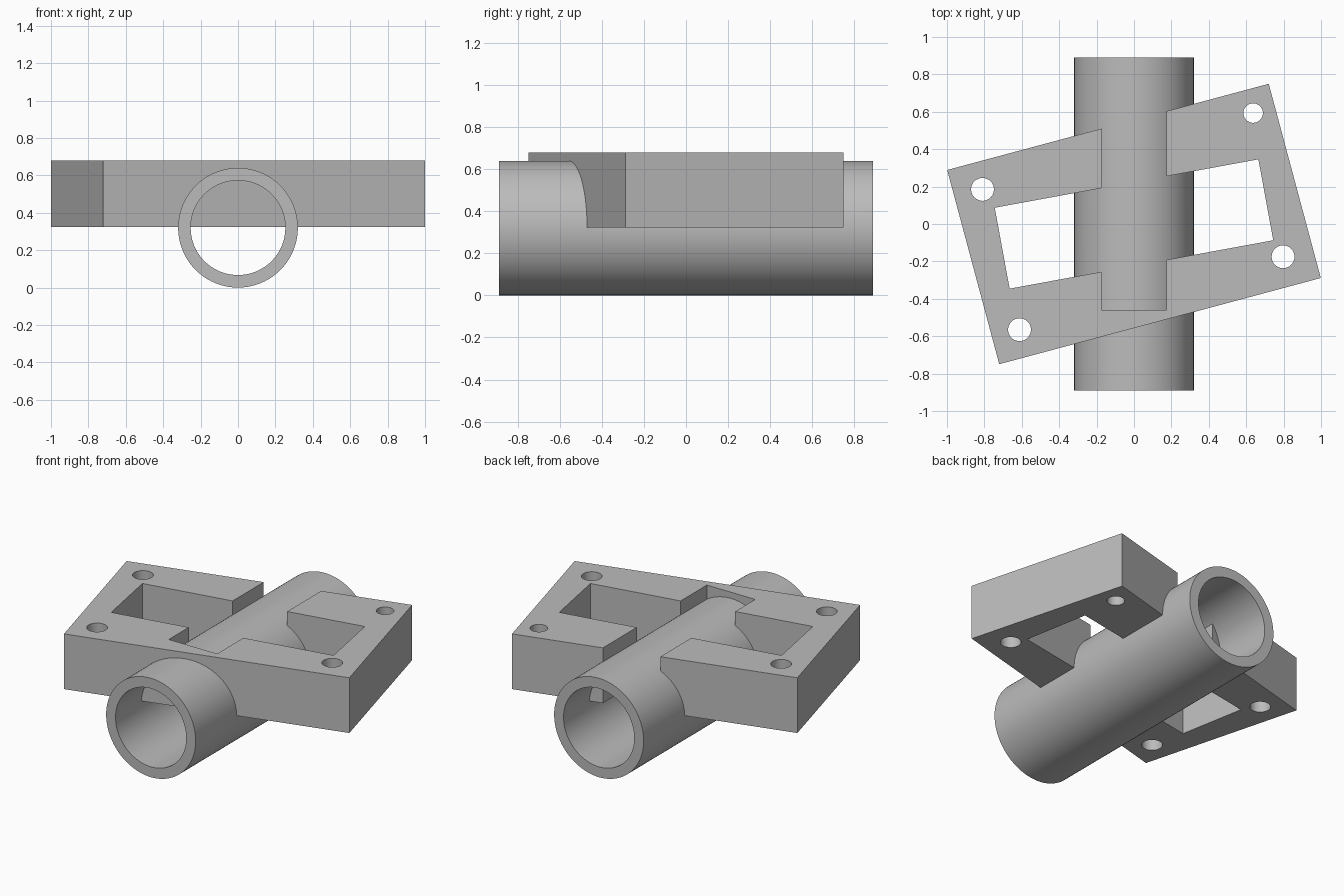
import bpy, bmesh, math
from mathutils import Matrix

cube = bpy.data.objects.get("Cube")
if cube:
    bpy.data.objects.remove(cube, do_unlink=True)

AXIS_Z = 0.323            # tube axis height, also underside of the frame
FRAME_TOP = 0.68

grey = bpy.data.materials.new("plain_grey")
grey.use_nodes = True
colour = (0.5, 0.5, 0.5, 1)
grey.diffuse_color = colour
grey.node_tree.nodes["Principled BSDF"].inputs["Base Color"].default_value = colour


def finish(name, bm):
    mesh = bpy.data.meshes.new(name)
    bm.to_mesh(mesh)
    bm.free()
    mesh.materials.append(grey)
    obj = bpy.data.objects.new(name, mesh)
    bpy.context.collection.objects.link(obj)
    return obj


def block(name, size, centre, turn=0):
    bm = bmesh.new()
    bmesh.ops.create_cube(bm, size=1)
    bmesh.ops.scale(bm, vec=size, verts=bm.verts)
    bmesh.ops.rotate(bm, matrix=Matrix.Rotation(math.radians(turn), 3, "Z"), verts=bm.verts)
    bmesh.ops.translate(bm, vec=centre, verts=bm.verts)
    return finish(name, bm)


def cylinder(name, radius, length, centre, sides, along_y=False):
    bm = bmesh.new()
    bmesh.ops.create_cone(bm, cap_ends=True, segments=sides,
                          radius1=radius, radius2=radius, depth=length)
    if along_y:
        bmesh.ops.rotate(bm, matrix=Matrix.Rotation(math.pi / 2, 3, "X"), verts=bm.verts)
    bmesh.ops.translate(bm, vec=centre, verts=bm.verts)
    return finish(name, bm)


def combine(target, other, operation):
    mod = target.modifiers.new(operation.lower(), "BOOLEAN")
    mod.operation = operation
    mod.solver = "EXACT"
    mod.object = other
    bpy.context.view_layer.objects.active = target
    bpy.ops.object.modifier_apply(modifier=mod.name)
    bpy.data.objects.remove(other, do_unlink=True)


# Turned rectangular frame with its window and the slot open to the back
mid_z = (AXIS_Z + FRAME_TOP) / 2
frame = block("mounting_frame", (1.78, 1.075, FRAME_TOP - AXIS_Z), (0, 0, mid_z), 15)
combine(frame, block("window_cutter", (1.433, 0.44, 1), (0, 0, mid_z), 10.4), "DIFFERENCE")
combine(frame, block("slot_cutter", (0.346, 1.46, 1), (0, 0.27, mid_z)), "DIFFERENCE")

# Four screw holes
for x, y, r in ((-0.81, 0.185, 0.061), (0.637, 0.593, 0.052),
                (0.797, -0.175, 0.061), (-0.612, -0.565, 0.061)):
    combine(frame, cylinder("hole_cutter", r, 1, (x, y, mid_z), 48), "DIFFERENCE")

# Hollow tube running front to back
tube = cylinder("tube_and_frame", 0.32, 1.78, (0, 0, 0.32), 96, True)
combine(tube, cylinder("bore_cutter", 0.253, 2.2, (0, 0, 0.32), 96, True), "DIFFERENCE")

# Fuse the tube and the frame into one casting
combine(tube, frame, "UNION")
bpy.ops.object.select_all(action="DESELECT")
tube.select_set(True)
bpy.context.view_layer.objects.active = tube
bpy.ops.object.shade_smooth_by_angle(angle=math.radians(30))
